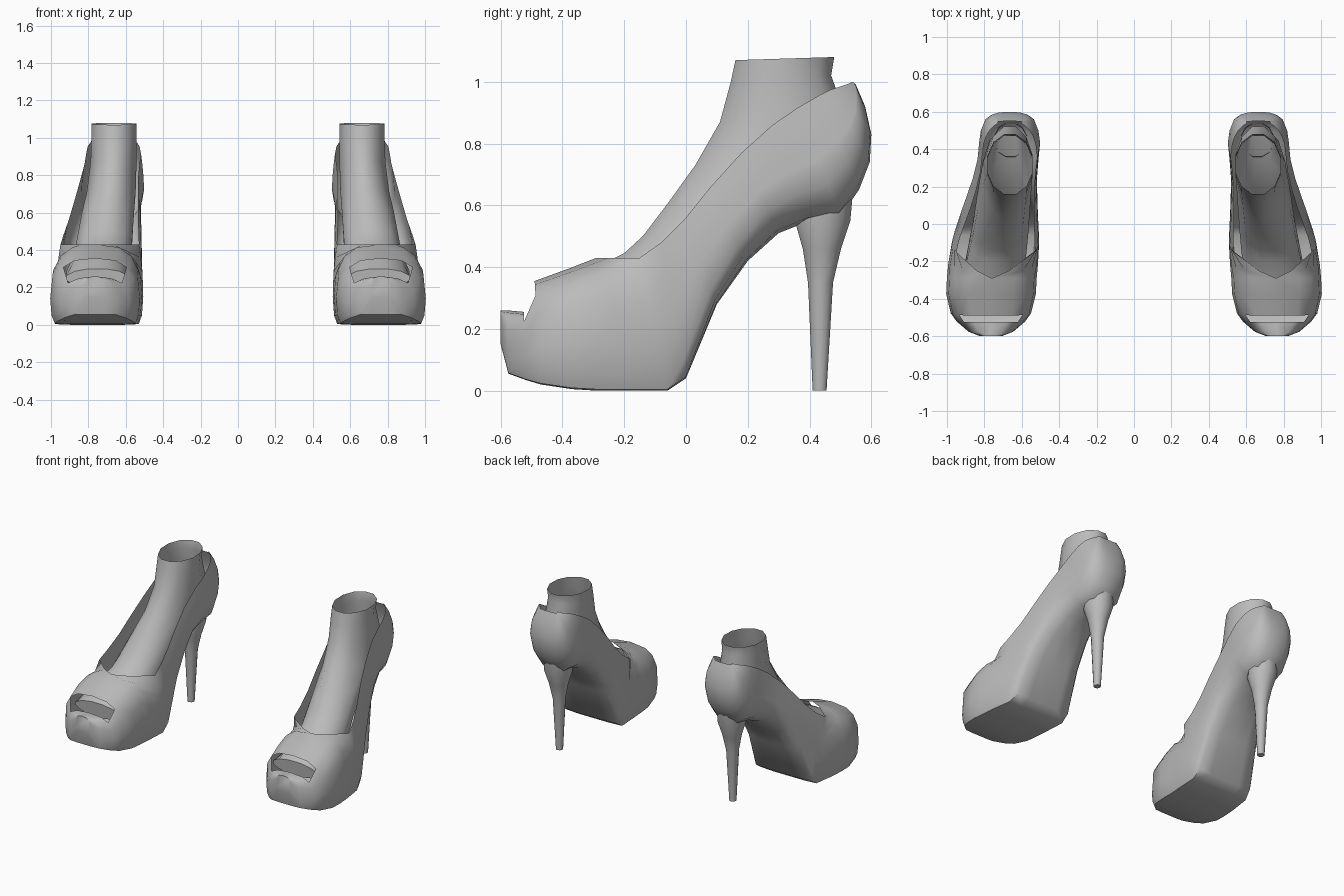
import bpy, bmesh, math

if "Cube" in bpy.data.objects:
    bpy.data.objects.remove(bpy.data.objects["Cube"])

grey = bpy.data.materials.new("grey")
grey.diffuse_color = (0.5, 0.5, 0.5, 1)
grey.use_nodes = True
grey.node_tree.nodes["Principled BSDF"].inputs["Base Color"].default_value = grey.diffuse_color


def clamp(t):
    return max(0.0, min(1.0, t))


def loft(name, rings, side, wrap=False, cap=0, skip=None):
    """Skin a list of equal-length rings, mirrored in x by side."""
    bm = bmesh.new()
    vs = [[bm.verts.new((side * x, y, z)) for x, y, z in r] for r in rings]
    n = len(rings[0])
    for i in range(len(vs) - 1):
        for j in range(n if wrap else n - 1):
            k = (j + 1) % n
            if not (skip and skip(i, j)):
                bm.faces.new((vs[i][j], vs[i][k], vs[i + 1][k], vs[i + 1][j]))
    bm.faces.new(vs[cap])
    bmesh.ops.remove_doubles(bm, verts=bm.verts, dist=0.0005)
    bmesh.ops.recalc_face_normals(bm, faces=bm.faces)
    me = bpy.data.meshes.new(name)
    bm.to_mesh(me)
    bm.free()
    me.materials.append(grey)
    ob = bpy.data.objects.new(name, me)
    bpy.context.collection.objects.link(ob)
    bpy.ops.object.select_all(action='DESELECT')
    ob.select_set(True)
    bpy.context.view_layer.objects.active = ob
    bpy.ops.object.shade_smooth_by_angle(angle=math.radians(50))


def mix(a, b, t):
    return [tuple(u + (v - u) * t for u, v in zip(p, q)) for p, q in zip(a, b)]


# Half cross-sections (width, height): sole part, then upper part
Q = [math.pi / 8 * i for i in range(5)]
FLAT = [(0, 0), (.5, 0), (.9, .01), (.97, .12), (1, .35)]
ROUND = [(math.sin(t) ** .8, .46 * (1 - math.cos(t))) for t in Q]
CLOSED = [(abs(math.cos(t)) ** .7, .35 + .65 * math.sin(t) ** .7) for t in Q[1:4]] + [(0, 1)]
OPEN = [(1 - .1 * (i / 4) ** 2, .35 + .65 * i / 4) for i in range(1, 5)]

# Sole line and matching rim line in side view (y, z, y, z)
SHOE = [
    (-.60, .15, -.60, .26), (-.575, .055, -.58, .26), (-.52, .035, -.525, .255),
    (-.47, .02, -.49, .355), (-.37, .005, -.38, .395), (-.29, 0, -.29, .43),
    (-.20, 0, -.25, .43), (-.06, 0, -.15, .43), (0, .04, -.08, .48),
    (.10, .28, 0, .56), (.20, .42, .08, .66), (.30, .51, .18, .77),
    (.40, .55, .28, .86), (.50, .565, .36, .915), (.56, .65, .43, .955),
    (.595, .74, .47, .975), (.60, .83, .50, .985), (.58, .92, .525, .993),
    (.55, .99, .54, 1.0),
]


def shoe_ring(by, bz, ey, ez):
    # Plan outline: rounded toe, tapering waist, rounded heel cup
    w = .24 - .077 * clamp((by + .1) / .45)
    w *= (1 - clamp((-.36 - by) / .247) ** 2) ** .5
    w *= (1 - clamp((ey - .36) / .19) ** 2) ** .4
    cx = .765 - .1 * clamp((by + .4) / .85) ** 1.5
    half = mix(FLAT, ROUND, clamp(by / .3)) + mix(CLOSED, OPEN, clamp((ey + .29) / .1))
    full = [(-a, h) for a, h in half[:0:-1]] + half
    return [(cx + w * a, by + (ey - by) * h, bz + (ez - bz) * h) for a, h in full]


# Foot: instep line and matching underside line (y, z, y, z)
FOOT = [
    (.16, 1.07, .48, 1.08), (.145, 1.0, .47, 1.02), (.11, .87, .52, .88),
    (.03, .73, .51, .68), (-.06, .605, .33, .6), (-.14, .5, .12, .42),
    (-.20, .445, 0, .25), (-.32, .385, -.25, .12), (-.46, .30, -.45, .2),
]

# Stiletto: z, front y, back y
HEEL = [(0, .41, .455), (.35, .395, .476), (.46, .378, .502),
        (.55, .352, .532), (.64, .36, .54)]


def oval(fy, fz, ky, kz, cx, w, n=12):
    pts = []
    for i in range(n):
        a = 2 * math.pi * (i + .5) / n
        t = .5 - .5 * math.cos(a) / math.cos(math.pi / n)
        pts.append((cx + w * math.sin(a), fy + (ky - fy) * t, fz + (kz - fz) * t))
    return pts


def foot_ring(fy, fz, ky, kz):
    t = clamp((.13 - fy) / .45)
    return oval(fy, fz, ky, kz, .663 + .09 * t ** 1.2, .125 + .045 * t)


for side, tag in ((1, "right"), (-1, "left")):
    # Shoe shell with an open toe above the platform ledge
    loft("shoe_" + tag, [shoe_ring(*s) for s in SHOE], side,
         skip=lambda i, j: i == 2 and (j < 2 or j > 13))
    # Foot and ankle, open at the top
    loft("foot_" + tag, [foot_ring(*f) for f in FOOT], side, wrap=True, cap=-1)
    # Stiletto heel
    loft("heel_" + tag, [oval(f, z, b, z, .66, (b - f) / 2) for z, f, b in HEEL],
         side, wrap=True)
